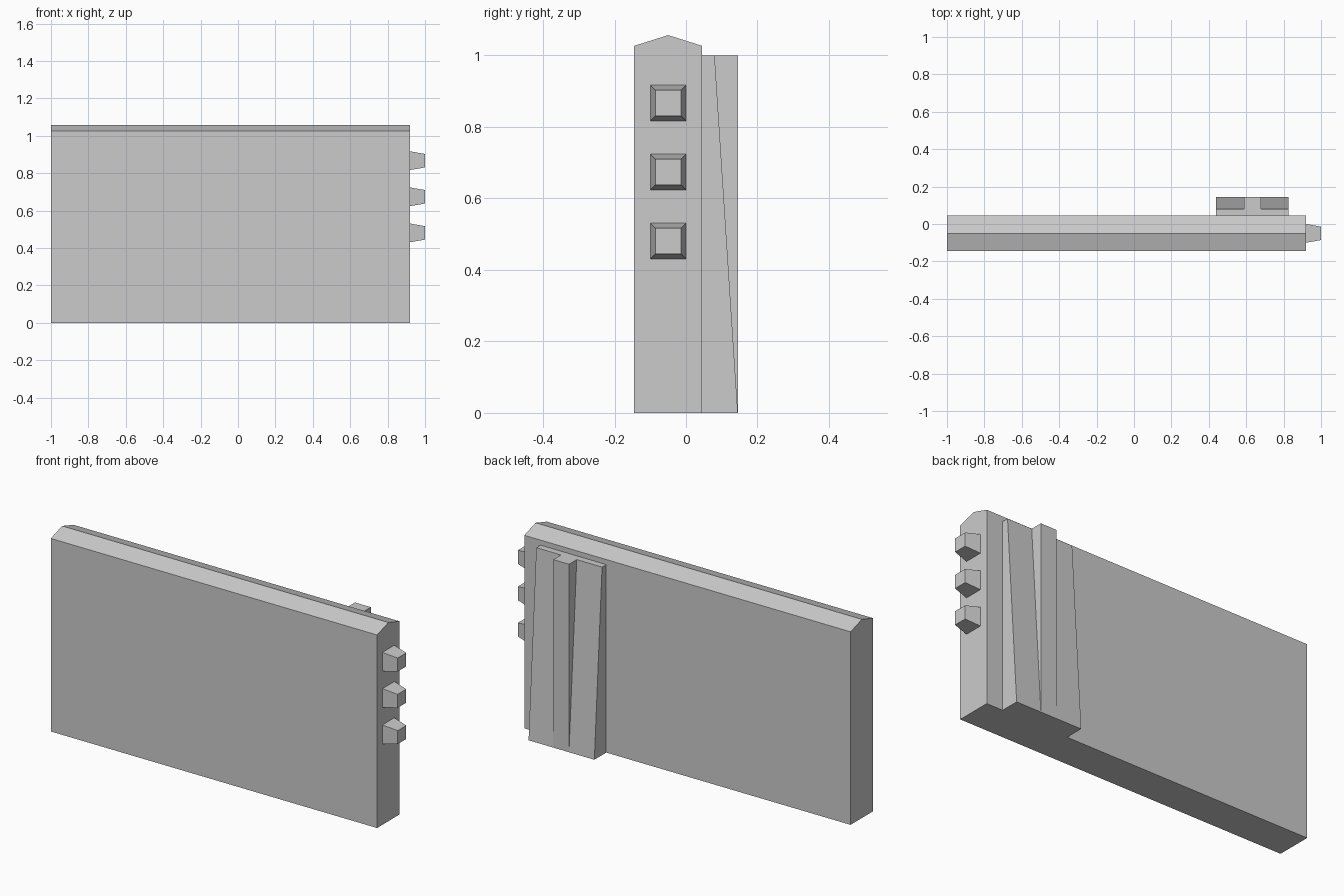
import bpy
import bmesh
from mathutils import Vector

cube = bpy.data.objects.get("Cube")
if cube:
    bpy.data.objects.remove(cube, do_unlink=True)

grey = bpy.data.materials.new("light_grey")
grey.use_nodes = True
colour = (0.6, 0.6, 0.6, 1)
grey.diffuse_color = colour
grey.node_tree.nodes["Principled BSDF"].inputs["Base Color"].default_value = colour


def extrude_profile(name, profile, x0, x1):
    """Extrude a closed (y, z) outline along x."""
    bm = bmesh.new()
    face = bm.faces.new([bm.verts.new((x0, y, z)) for y, z in profile])
    result = bmesh.ops.extrude_face_region(bm, geom=[face])
    verts = [g for g in result["geom"] if isinstance(g, bmesh.types.BMVert)]
    bmesh.ops.translate(bm, verts=verts, vec=(x1 - x0, 0, 0))
    return finish(name, bm)


def finish(name, bm):
    bmesh.ops.recalc_face_normals(bm, faces=bm.faces)
    mesh = bpy.data.meshes.new(name)
    bm.to_mesh(mesh)
    bm.free()
    mesh.materials.append(grey)
    obj = bpy.data.objects.new(name, mesh)
    bpy.context.collection.objects.link(obj)
    return obj


FRONT, BACK, OUTER = -0.145, 0.045, 0.145
END = 0.92

# Main slab with a shallow ridged top
extrude_profile("wall_slab", [(FRONT, 0), (BACK, 0), (BACK, 1.027),
                              ((FRONT + BACK) / 2, 1.057), (FRONT, 1.027)], -1, END)

# Upright pillar on the back, flanked by two tapering buttresses
extrude_profile("back_pillar", [(BACK, 0), (OUTER, 0), (OUTER, 1), (BACK, 1)], 0.587, 0.68)
for name, x0, x1 in (("left_buttress", 0.68, 0.825), ("right_buttress", 0.438, 0.587)):
    extrude_profile(name, [(BACK, 0), (OUTER, 0), (0.08, 1), (BACK, 1)], x0, x1)

# Tapered square studs on the end of the slab
for name, height in (("upper_stud", 0.867), ("middle_stud", 0.674), ("lower_stud", 0.481)):
    bm = bmesh.new()
    bmesh.ops.create_cube(bm, size=1)
    for v in bm.verts:
        tip = v.co.x > 0
        width = 0.072 if tip else 0.1
        v.co = Vector((1 if tip else END, v.co.y * width - 0.05, v.co.z * width + height))
    finish(name, bm)
